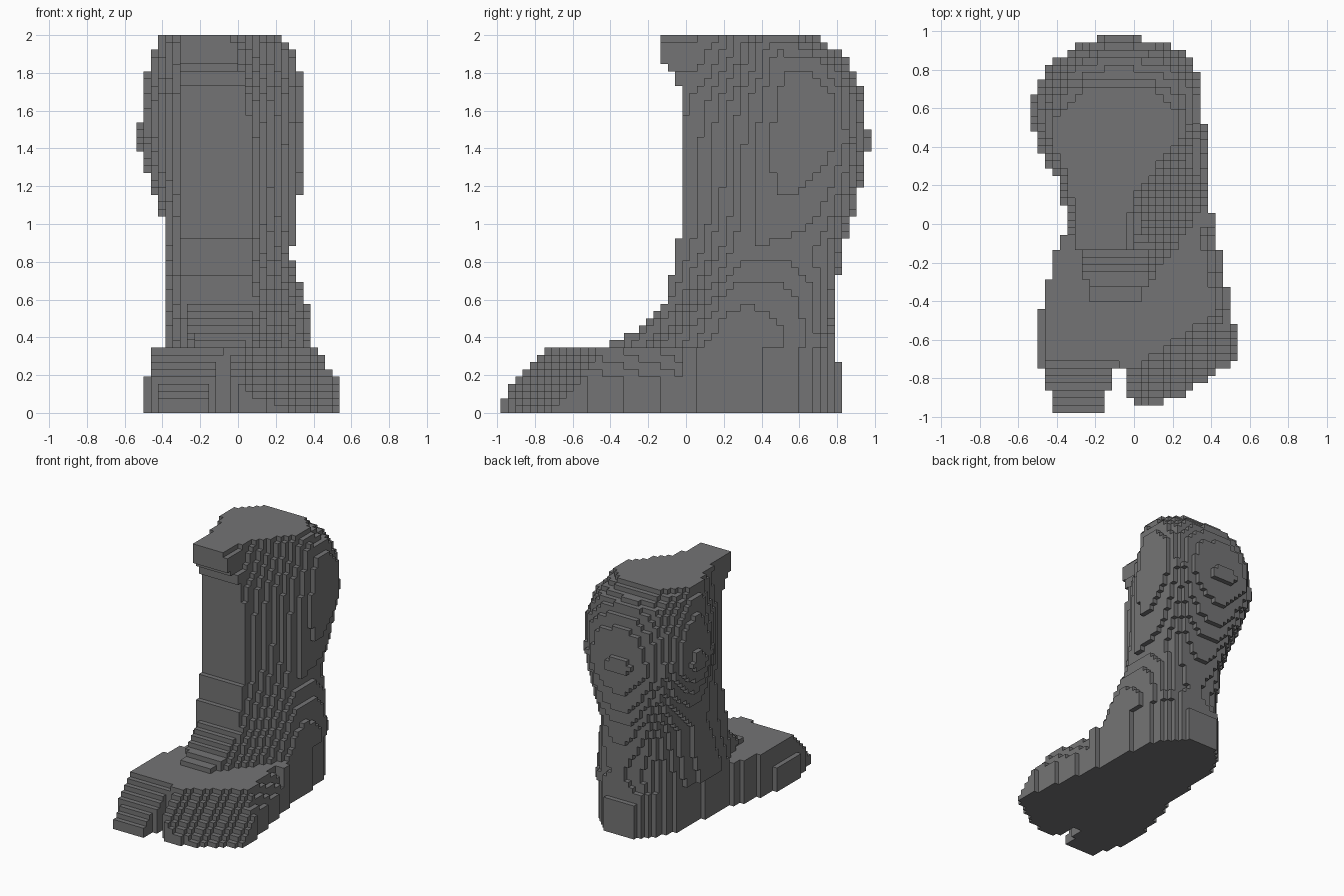
import bpy
import bmesh

if "Cube" in bpy.data.objects:
    bpy.data.objects.remove(bpy.data.objects["Cube"], do_unlink=True)

NX, NY, NZ = 28, 51, 52
V = 2 / NZ          # block size
FOOT_TOP = 0.346

# Leg sections: z, shin left x, shin right x, shin y, left x, right x,
# y of the widest point, back y, x of the back ridge, hollowness beside the shin
SECTIONS = [
    (0.35, -0.22, 0.04, -0.42, -0.38, 0.39, 0.22, 0.80, 0.05, 0.9),
    (0.46, -0.27, 0.09, -0.22, -0.38, 0.38, 0.25, 0.77, 0.05, 0.8),
    (0.60, -0.29, 0.09, -0.10, -0.38, 0.36, 0.30, 0.78, 0.04, 0.8),
    (0.85, -0.30, 0.07, -0.05, -0.37, 0.28, 0.36, 0.83, 0.00, 0.85),
    (1.10, -0.30, 0.07, 0.00, -0.42, 0.32, 0.50, 0.90, -0.06, 0.85),
    (1.42, -0.30, 0.07, -0.01, -0.53, 0.355, 0.58, 0.97, -0.10, 0.85),
    (1.68, -0.30, 0.05, -0.01, -0.51, 0.355, 0.60, 0.94, -0.10, 0.9),
    (1.86, -0.30, 0.00, -0.12, -0.47, 0.32, 0.53, 0.86, -0.10, 1.6),
    (2.00, -0.31, -0.03, -0.14, -0.42, 0.22, 0.44, 0.70, -0.12, 2.0),
]

# Outline of the sole, from the heel round the outer side to the big toe
SOLE = [
    (-0.20, 0.74), (-0.08, 0.82), (0.05, 0.83), (0.17, 0.81), (0.27, 0.71),
    (0.33, 0.60), (0.37, 0.40), (0.39, 0.20), (0.41, 0.00), (0.46, -0.20),
    (0.50, -0.42), (0.53, -0.57), (0.53, -0.70), (0.44, -0.79), (0.30, -0.87),
    (0.12, -0.94), (0.00, -0.94), (-0.04, -0.88), (-0.04, -0.74),
    (-0.12, -0.74), (-0.15, -0.98), (-0.42, -0.98), (-0.46, -0.80),
    (-0.50, -0.71), (-0.49, -0.48), (-0.44, -0.28), (-0.40, -0.13),
    (-0.34, 0.00), (-0.32, 0.40), (-0.28, 0.58),
]


def section_at(z):
    for a, b in zip(SECTIONS, SECTIONS[1:]):
        if z <= b[0]:
            t = max(0, (z - a[0]) / (b[0] - a[0]))
            return [p + (q - p) * t for p, q in zip(a, b)][1:]
    return SECTIONS[-1][1:]


def in_leg(x, y, z):
    shin_l, shin_r, front, left, right, mid, back, ridge, hollow = section_at(z)
    if not front <= y <= back:
        return False
    if y < mid:     # shin widening towards the calf
        t = ((y - front) / (mid - front)) ** hollow
        t = t * t * (3 - 2 * t)
        return shin_l + (left - shin_l) * t <= x <= shin_r + (right - shin_r) * t
    # Rounded back, fuller on the outer side
    t = (y - mid) / (back - mid)
    side, power = (left, 2) if x < ridge else (right, 2.8)
    return abs(x - ridge) <= abs(side - ridge) * (1 - t ** power) ** (1 / power)


def in_sole(x, y):
    inside = False
    for (ax, ay), (bx, by) in zip(SOLE, SOLE[1:] + SOLE[:1]):
        if (ay > y) != (by > y) and x < ax + (bx - ax) * (y - ay) / (by - ay):
            inside = not inside
    return inside


def foot_height(x, y):
    if y > 0.79:    # lip of the heel
        return 0.27
    if x < -0.08:   # inner side with the sloping big toe
        return 0.2 if x < -0.47 else 0.07 + 0.95 * (y + 0.98)
    toes = 0.07 + 1.2 * (0.835 * (y + 0.94) - 0.55 * (x - 0.1))
    flank = 0.12 + 2 * (0.44 - 0.2 * y - x) if y < 0 else 1
    return min(toes, flank)


def centre(i, j, k):
    return (i + 0.5 - NX / 2) * V, (j + 0.5 - NY / 2) * V, (k + 0.5) * V


# Sort every solid block into its part
part_of = {}
for i in range(NX):
    for j in range(NY):
        for k in range(NZ):
            x, y, z = centre(i, j, k)
            if z > FOOT_TOP:
                if in_leg(x, y, z):
                    part_of[i, j, k] = "lower_leg"
            elif in_sole(x, y) and z <= foot_height(x, y):
                toe = "big_toe" if x < -0.08 else "small_toes"
                part_of[i, j, k] = toe if y < -0.71 else "foot"

COLOUR = (0.175, 0.175, 0.178, 1)
grey = bpy.data.materials.new("dark_grey")
grey.use_nodes = True
grey.diffuse_color = COLOUR
grey.node_tree.nodes["Principled BSDF"].inputs["Base Color"].default_value = COLOUR


def build_part(name):
    """Skin the blocks of one part, leaving out faces between blocks."""
    bm = bmesh.new()
    verts = {}

    def vert(corner):
        if corner not in verts:
            i, j, k = corner
            verts[corner] = bm.verts.new(((i - NX / 2) * V, (j - NY / 2) * V, k * V))
        return verts[corner]

    for cell, part in part_of.items():
        if part != name:
            continue
        for axis in range(3):
            for side in (0, 1):
                beside = list(cell)
                beside[axis] += 2 * side - 1
                if tuple(beside) in part_of:
                    continue
                ring = []
                for u, v in ((0, 0), (1, 0), (1, 1), (0, 1)):
                    c = list(cell)
                    c[axis] += side
                    c[(axis + 1) % 3] += u
                    c[(axis + 2) % 3] += v
                    ring.append(vert(tuple(c)))
                bm.faces.new(ring if side else ring[::-1])
    mesh = bpy.data.meshes.new(name)
    bm.to_mesh(mesh)
    bm.free()
    mesh.materials.append(grey)
    bpy.context.collection.objects.link(bpy.data.objects.new(name, mesh))


for part_name in ("lower_leg", "foot", "big_toe", "small_toes"):
    build_part(part_name)
